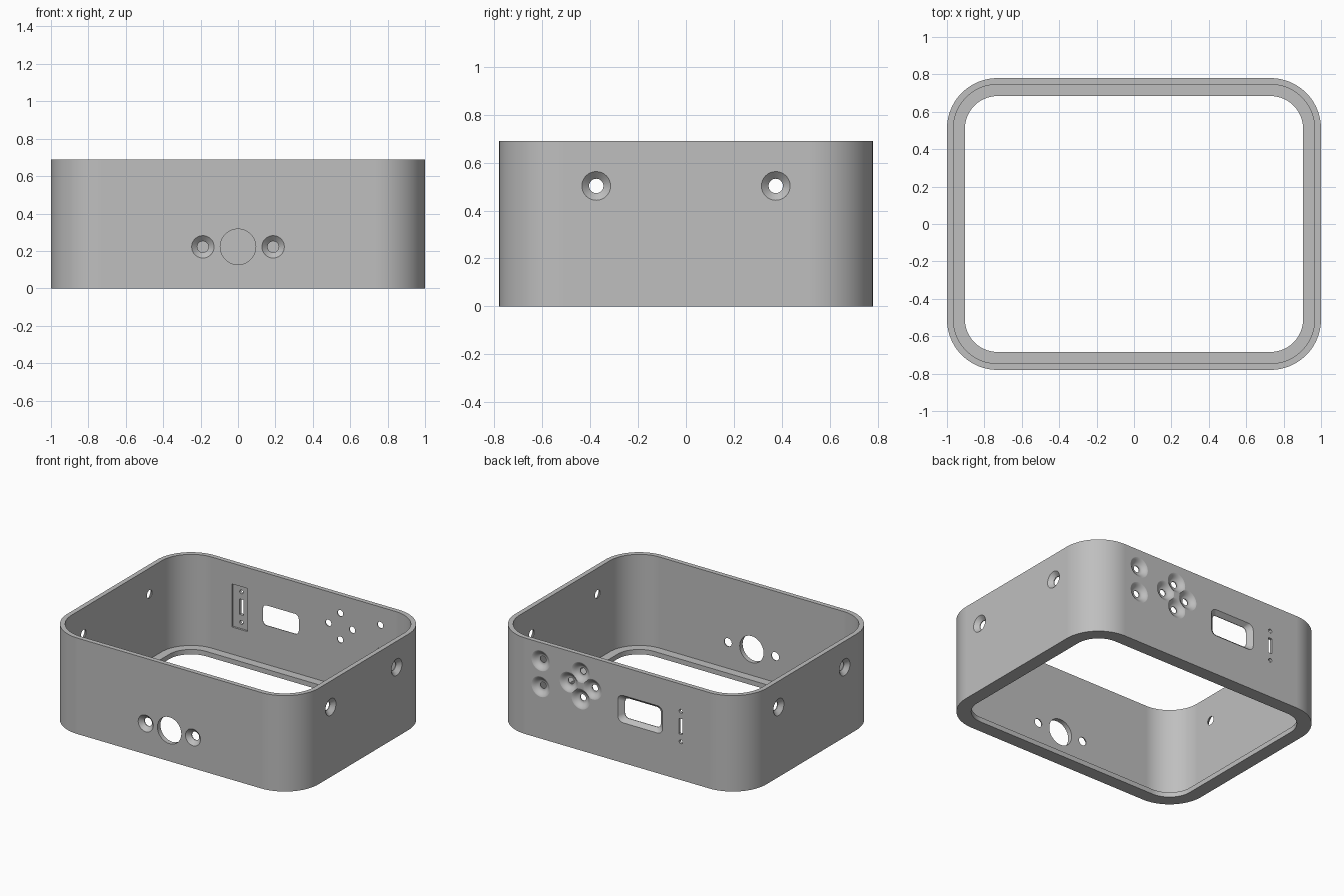
import bpy, bmesh
from math import sin, cos, pi, radians
from mathutils import Matrix, Vector

cube = bpy.data.objects.get("Cube")
if cube:
    bpy.data.objects.remove(cube)

HALF_X, HALF_Y, HEIGHT = 1.0, 0.78, 0.69
CORNER, WALL, LIP, LIP_HEIGHT = 0.27, 0.034, 0.096, 0.035

grey = bpy.data.materials.new("plain grey")
grey.use_nodes = True
grey.diffuse_color = (0.52, 0.52, 0.52, 1)
grey.node_tree.nodes["Principled BSDF"].inputs["Base Color"].default_value = grey.diffuse_color


def rounded_rect(hw, hh, r, steps):
    """Outline of a rounded rectangle; a circle when r equals both halves."""
    points = []
    for k, (sx, sy) in enumerate(((1, 1), (-1, 1), (-1, -1), (1, -1))):
        for i in range(steps + 1):
            a = (k + i / steps) * pi / 2
            points.append((sx * (hw - r) + r * cos(a), sy * (hh - r) + r * sin(a)))
    return points


def loft(name, rings, matrix=Matrix(), steps=8, tube=False):
    """Skin a list of (half width, half height, radius, level) outlines."""
    bm = bmesh.new()
    loops = [[bm.verts.new((x, y, d)) for x, y in rounded_rect(w, h, r, steps)]
             for w, h, r, d in rings]
    pairs = list(zip(loops, loops[1:]))
    if tube:
        pairs.append((loops[-1], loops[0]))
    else:
        bm.faces.new(loops[0])
        bm.faces.new(loops[-1])
    n = len(loops[0])
    for a, b in pairs:
        for i in range(n):
            j = (i + 1) % n
            bm.faces.new((a[i], a[j], b[j], b[i]))
    bmesh.ops.remove_doubles(bm, verts=bm.verts, dist=1e-5)
    bm.transform(matrix)
    bmesh.ops.recalc_face_normals(bm, faces=bm.faces)
    mesh = bpy.data.meshes.new(name)
    bm.to_mesh(mesh)
    bm.free()
    mesh.materials.append(grey)
    obj = bpy.data.objects.new(name, mesh)
    bpy.context.collection.objects.link(obj)
    return obj


# Wall with an inward lip around the bottom
def wall_ring(inset, z):
    return (HALF_X - inset, HALF_Y - inset, CORNER - inset, z)


shell = loft("enclosure_wall", [
    wall_ring(0, 0), wall_ring(0, HEIGHT), wall_ring(WALL, HEIGHT),
    wall_ring(WALL, LIP_HEIGHT), wall_ring(LIP, LIP_HEIGHT), wall_ring(LIP, 0),
], steps=20, tube=True)
bpy.context.view_layer.objects.active = shell
shell.select_set(True)

# Each side: direction along the wall, direction into the wall, outer distance
SIDES = {
    "front": ((1, 0, 0), (0, 1, 0), HALF_Y),
    "back": ((1, 0, 0), (0, -1, 0), HALF_Y),
    "left": ((0, 1, 0), (-1, 0, 0), HALF_X),
    "right": ((0, 1, 0), (1, 0, 0), HALF_X),
}


def cut(side, u, z, rings, steps=8):
    """Subtract a lofted shape from one wall; levels run inward from outside."""
    along, inward, dist = (Vector(v) if isinstance(v, tuple) else v for v in SIDES[side])
    matrix = Matrix((along, Vector((0, 0, 1)), inward)).transposed().to_4x4()
    matrix.translation = along * u + Vector((0, 0, z)) - inward * dist
    cutter = loft("cutter", rings, matrix, steps)
    cutter.hide_render = True
    mod = shell.modifiers.new("cut", 'BOOLEAN')
    mod.object = cutter
    mod.operation = 'DIFFERENCE'
    mod.solver = 'EXACT'
    bpy.ops.object.modifier_apply(modifier=mod.name)
    bpy.data.objects.remove(cutter)


def disc(r, d):
    return (r, r, r, d)


def straight(hw, hh, r, start=-0.05, end=0.06):
    return [(hw, hh, r, start), (hw, hh, r, end)]


def soft_dent(rim, floor, depth, hole, steps=9):
    """Smooth hollow from rim outline down to floor outline, with a hole."""
    rings = [(*rim, -0.05)]
    for i in range(steps + 1):
        t = i / steps
        size = [a + (b - a) * t for a, b in zip(rim, floor)]
        rings.append((*size, depth * (1 - cos(pi * t)) / 2 - 0.0006))
    return rings + [(*hole, depth + 0.0002), (*hole, 0.06)]


# Countersunk screw holes on both ends and the front
countersink = [disc(0.075, -0.014), disc(0.03, 0.028), disc(0.03, 0.06)]
for side in ("left", "right"):
    for y in (-0.375, 0.375):
        cut(side, y, 0.503, countersink)
for x in (-0.188, 0.188):
    cut("front", x, 0.222, countersink)

# Large round opening in the front
cut("front", 0, 0.222, straight(0.095, 0.095, 0.095), 16)

# Front button hollow, with a shallow groove behind it
cut("front", -0.52, 0.67, straight(0.046, 0.12, 0.01, 0.026, 0.06))
cut("front", -0.52, 0.553, soft_dent((0.092, 0.082, 0.05), (0.055, 0.035, 0.025),
                                     0.019, (0.028, 0.014, 0.014)))

# Back button hollows: a pair and a cross of four
buttons = [(0.61, 0.56), (0.61, 0.373)]
buttons += [(0.292 + 0.095 * cos(k * pi / 2), 0.465 + 0.095 * sin(k * pi / 2)) for k in range(4)]
for x, z in buttons:
    cut("back", x, z, soft_dent((0.078,) * 3, (0.028,) * 3, 0.028, (0.023,) * 3))

# Bevelled display window
cut("back", -0.182, 0.387, [(0.19, 0.107, 0.045, -0.01), (0.143, 0.072, 0.03, 0.03),
                            (0.143, 0.072, 0.03, 0.06)])

# Slide switch: inner recess, slot and two screw holes
cut("back", -0.51, 0.385, straight(0.062, 0.155, 0.002, 0.02, 0.06))
cut("back", -0.505, 0.385, straight(0.015, 0.056, 0.002))
for dz in (-0.11, 0.11):
    cut("back", -0.505, 0.385 + dz, straight(0.014, 0.014, 0.014))

# Smooth curves, keeping edges sharp and flat walls flat
bpy.ops.object.shade_smooth_by_angle(angle=radians(30))
weighted = shell.modifiers.new("flat walls", 'WEIGHTED_NORMAL')
weighted.keep_sharp = True
